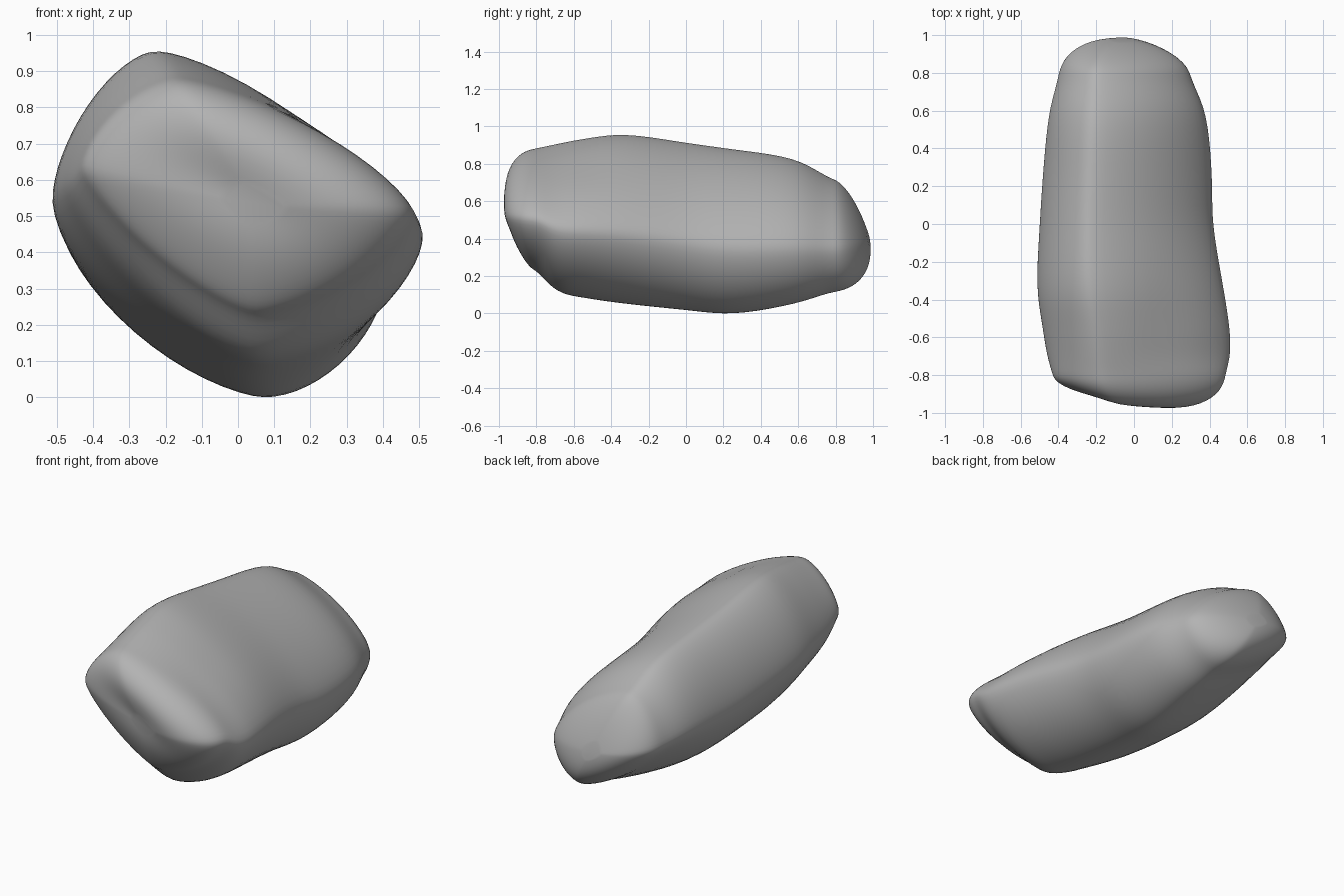
import bpy, bmesh, math
from mathutils import Vector

default_cube = bpy.data.objects.get("Cube")
if default_cube:
    bpy.data.objects.remove(default_cube, do_unlink=True)

RING_POINTS = 64
STEPS = 5
CAP_RINGS = 16

# Stations along the body: y, left x, right x, bottom z, top z
STATIONS = [Vector(row) for row in (
    (-.8, -.435, .49, .225, .885),
    (-.69, -.465, .515, .115, .91),
    (-.55, -.488, .512, .08, .937),
    (-.33, -.518, .478, .048, .963),
    (0, -.503, .423, .014, .917),
    (.25, -.487, .418, -.007, .882),
    (.58, -.455, .385, .048, .83),
    (.77, -.405, .305, .11, .725),
)]


def mix(a, b, t):
    return a + (b - a) * t


def spline(points, i, t):
    """Smooth interpolation between neighbouring stations."""
    p0, p1 = points[max(i - 1, 0)], points[i]
    p2, p3 = points[i + 1], points[min(i + 2, len(points) - 1)]
    # Slopes follow the uneven spacing of the stations
    span = p2[0] - p1[0]
    m1 = (p2 - p0) / (p2[0] - p0[0]) * span
    m2 = (p3 - p1) / (p3[0] - p1[0]) * span
    s = 1 - t
    return (p1 * (1 + 2 * t) * s * s + m1 * t * s * s
            + p2 * t * t * (3 - 2 * t) - m2 * t * t * s)


def cross_section(station):
    """Lopsided rounded block made of four superellipse quarters."""
    y, left, right, bottom, top = station
    back = (y + 1) / 2
    top_x = mix(left, right, .29)
    bottom_x = mix(left, right, mix(.5, .7, back))
    left_z = mix(bottom, top, .54 + .14 * max(0, -y - .3))
    right_z = mix(bottom, top, mix(.44, .38, back))
    ring = []
    for k in range(RING_POINTS):
        angle = math.tau * k / RING_POINTS
        c, s = math.cos(angle), math.sin(angle)
        mid_x = top_x if s >= 0 else bottom_x
        mid_z = right_z if c >= 0 else left_z
        if s >= 0:
            power = mix(1.35, 1.5, back) if c >= 0 else 1.57
        else:
            power = mix(1.6, 1.85, back) if c >= 0 else 1.52 - .35 * y * y
        u, v = abs(c) ** (2 / power), abs(s) ** (2 / power)
        x = mix(mid_x, right if c >= 0 else left, u)
        z = mix(mid_z, top if s >= 0 else bottom, v)
        ring.append(Vector((x, y, z)))
    return ring


def end_cap(ring, centre, slope_x, slope_z):
    """Close an end with a slanted, domed face; centre lies on it."""
    rings = []
    for k in range(1, CAP_RINGS):
        angle = math.pi / 2 * k / CAP_RINGS
        scale, depth = math.cos(angle), math.sin(angle)
        row = []
        for p in ring:
            x = mix(centre.x, p.x, scale)
            z = mix(centre.z, p.z, scale)
            face_y = centre.y + slope_x * (x - centre.x) + slope_z * (z - centre.z)
            row.append(Vector((x, mix(p.y, face_y, depth), z)))
        rings.append(row)
    return rings


def wear(p):
    """Press a slanted trough into the front end and a faint dip on the slope."""
    if p.y < -.6:
        along = (p.x + .03) * .9 - (p.z - .58) * .45
        across = (p.x + .03) * .45 + (p.z - .58) * .9
        p.y += .03 * math.exp(-(along / .22) ** 2 - (across / .09) ** 2)
    if p.x > 0 and p.z > .5:
        p.z -= .015 * math.exp(-((p.x - .17) / .12) ** 2 - ((p.y + .5) / .25) ** 2)
    return p


# Body sections, then a slanted cap on each end
stations = [spline(STATIONS, i, j / STEPS)
            for i in range(len(STATIONS) - 1) for j in range(STEPS)]
stations.append(STATIONS[-1])
body = [cross_section(s) for s in stations]
front = end_cap(body[0], Vector((.05, -.967, .53)), -.16, -.25)
back = end_cap(body[-1], Vector((-.07, .98, .4)), -.12, -.27)

# Loft the stone through all the sections
bm = bmesh.new()
rings = [[bm.verts.new(wear(p)) for p in ring]
         for ring in front[::-1] + body + back]
for a, b in zip(rings, rings[1:]):
    for k in range(RING_POINTS):
        n = (k + 1) % RING_POINTS
        bm.faces.new((a[k], a[n], b[n], b[k]))
bm.faces.new(rings[0])
bm.faces.new(rings[-1])
# Soften the corners of the block
for _ in range(9):
    bmesh.ops.smooth_vert(bm, verts=bm.verts, factor=.4,
                          use_axis_x=True, use_axis_y=True, use_axis_z=True)
bmesh.ops.recalc_face_normals(bm, faces=bm.faces)
mesh = bpy.data.meshes.new("boulder")
bm.to_mesh(mesh)
bm.free()

boulder = bpy.data.objects.new("boulder", mesh)
bpy.context.collection.objects.link(boulder)
for face in mesh.polygons:
    face.use_smooth = True

# Plain stone colour
stone = bpy.data.materials.new("stone grey")
stone.use_nodes = True
grey = (.45, .45, .45, 1)
stone.diffuse_color = grey
stone.node_tree.nodes["Principled BSDF"].inputs["Base Color"].default_value = grey
mesh.materials.append(stone)
